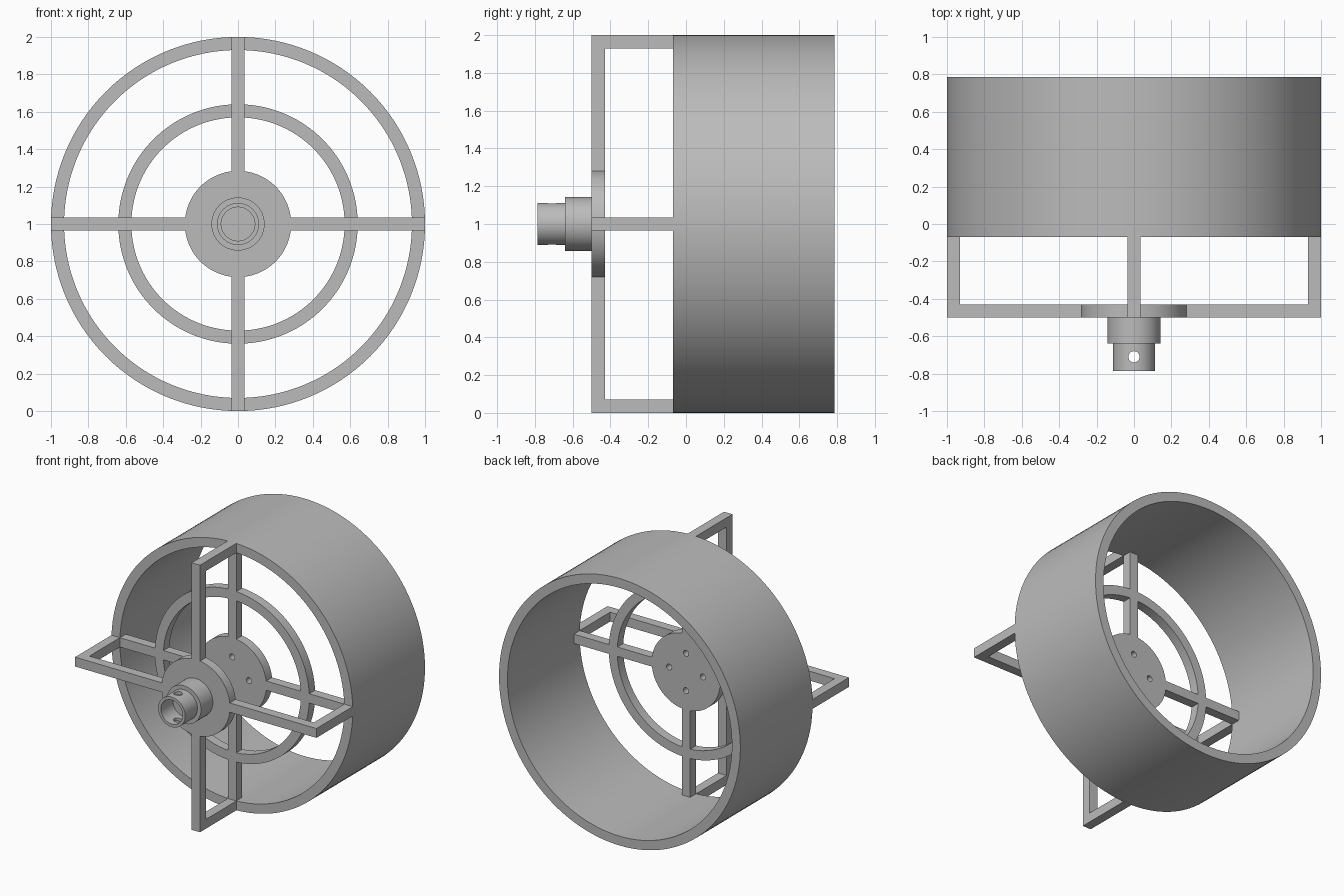
import bpy, bmesh
from math import pi, radians
from mathutils import Matrix

cube = bpy.data.objects.get("Cube")
if cube:
    bpy.data.objects.remove(cube, do_unlink=True)

CENTER = (0, 0, 1)   # shared axis runs along y through this point
BAR = 0.07           # thickness of bars, plates and rings

grey = bpy.data.materials.new("plain grey")
grey.use_nodes = True
colour = (0.5, 0.5, 0.5, 1)
grey.diffuse_color = colour
grey.node_tree.nodes["Principled BSDF"].inputs["Base Color"].default_value = colour


def add_object(name, bm):
    bmesh.ops.recalc_face_normals(bm, faces=bm.faces[:])
    mesh = bpy.data.meshes.new(name)
    bm.to_mesh(mesh)
    bm.free()
    mesh.materials.append(grey)
    obj = bpy.data.objects.new(name, mesh)
    obj.location = CENTER
    bpy.context.collection.objects.link(obj)
    return obj


def activate(obj):
    bpy.ops.object.select_all(action='DESELECT')
    obj.select_set(True)
    bpy.context.view_layer.objects.active = obj


def smooth(obj):
    activate(obj)
    bpy.ops.object.shade_smooth_by_angle(angle=radians(30))


def revolve(name, profile, closed=False, steps=128):
    """Turn a profile of (radius, y) points around the y axis."""
    bm = bmesh.new()
    verts = [bm.verts.new((r, y, 0)) for r, y in profile]
    edges = [bm.edges.new(pair) for pair in zip(verts, verts[1:])]
    if closed:
        edges.append(bm.edges.new((verts[-1], verts[0])))
    bmesh.ops.spin(bm, geom=verts + edges, cent=(0, 0, 0), axis=(0, 1, 0),
                   angle=2 * pi, steps=steps)
    bmesh.ops.remove_doubles(bm, verts=bm.verts[:], dist=0.0001)
    return add_object(name, bm)


def ring(name, inner, outer, front, back):
    return revolve(name, [(inner, front), (outer, front), (outer, back), (inner, back)], True)


def disc(name, radius, front, back):
    return revolve(name, [(0, front), (radius, front), (radius, back), (0, back)])


def drill(obj, radius, depth, places, turn):
    """Cut round holes at the given places, then remove the cutter."""
    bm = bmesh.new()
    for place in places:
        bmesh.ops.create_cone(bm, cap_ends=True, segments=32, radius1=radius,
                              radius2=radius, depth=depth,
                              matrix=Matrix.Translation(place) @ turn)
    cutter = add_object("hole_cutter", bm)
    cutter.hide_render = True
    mod = obj.modifiers.new("holes", 'BOOLEAN')
    mod.operation = 'DIFFERENCE'
    mod.solver = 'EXACT'
    mod.object = cutter
    activate(obj)
    bpy.ops.object.modifier_apply(modifier=mod.name)
    bpy.data.objects.remove(cutter, do_unlink=True)


# Open drum and the smaller ring level with its front edge
drum = ring("drum", 0.93, 1.0, -0.07, 0.785)
inner_ring = ring("inner_ring", 0.57, 0.64, -0.07, 0)

# Round plates in the middle, the rear one with four bolt holes
front_hub = disc("front_hub", 0.284, -0.5, -0.43)
back_hub = disc("back_hub", 0.284, -0.07, 0)
bolts = [(0.14, -0.035, 0), (-0.14, -0.035, 0), (0, -0.035, 0.14), (0, -0.035, -0.14)]
drill(back_hub, 0.022, 0.2, bolts, Matrix.Rotation(pi / 2, 4, 'X'))

# Stepped socket with a cross hole through its tube
socket = revolve("socket", [
    (0, -0.64), (0.09, -0.64), (0.09, -0.785), (0.112, -0.785),
    (0.112, -0.64), (0.142, -0.64), (0.142, -0.5), (0, -0.5)])
drill(socket, 0.03, 0.4, [(0, -0.71, 0)], Matrix.Identity(4))

for part in (drum, inner_ring, front_hub, back_hub, socket):
    smooth(part)

# Four bent arms joining the two hubs around the drum's front edge
ARM = [(0.27, -0.5), (1, -0.5), (1, -0.07), (0.95, -0.07), (0.95, 0),
       (0.27, 0), (0.27, -0.07), (0.93, -0.07), (0.93, -0.43), (0.27, -0.43)]
for k, side in enumerate(("left", "bottom", "right", "top")):
    bm = bmesh.new()
    face = bm.faces.new([bm.verts.new((x, y, -BAR / 2)) for x, y in ARM])
    grown = bmesh.ops.extrude_face_region(bm, geom=[face])["geom"]
    bmesh.ops.translate(bm, vec=(0, 0, BAR),
                        verts=[g for g in grown if isinstance(g, bmesh.types.BMVert)])
    arm = add_object(side + "_arm", bm)
    arm.rotation_euler.y = k * pi / 2
